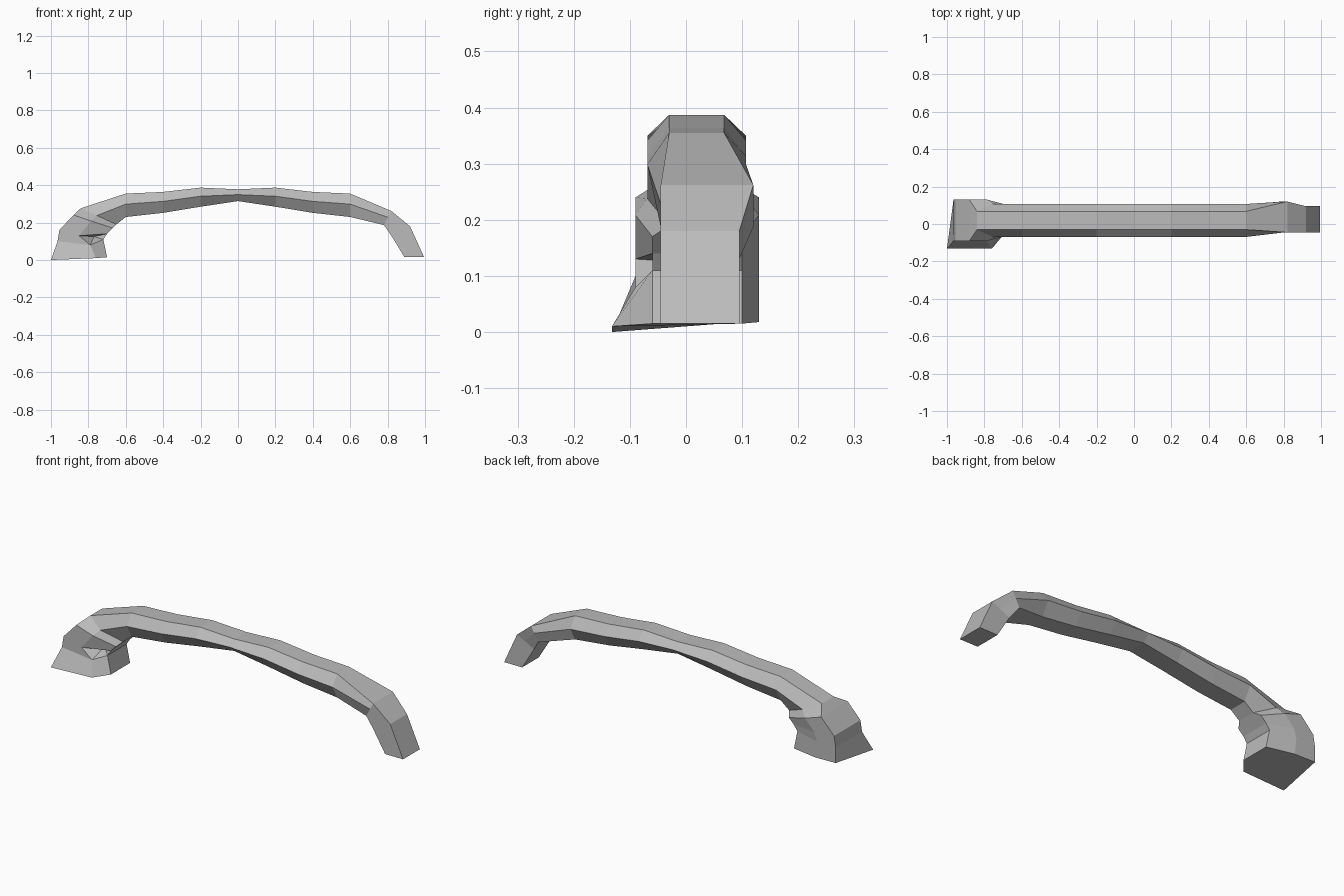
import bpy
import bmesh
from mathutils import Vector

default_cube = bpy.data.objects.get("Cube")
if default_cube:
    bpy.data.objects.remove(default_cube, do_unlink=True)

# Plain grey stone
stone = bpy.data.materials.new("stone_grey")
stone.use_nodes = True
grey = (0.5, 0.5, 0.5, 1)
stone.diffuse_color = grey
stone.node_tree.nodes["Principled BSDF"].inputs["Base Color"].default_value = grey


def section(outer, inner, front, back, bulge=0, pinch=0):
    """Six-sided slice between an outer and an inner (x, z) point.

    The middle corners swell by bulge and the inner corners narrow by pinch.
    """
    outer, inner = Vector(outer), Vector(inner)
    middle = outer.lerp(inner, 0.45)
    steps = [(outer, 0), (middle, bulge), (inner, -pinch)]
    front_side = [(point.x, front - swell, point.y) for point, swell in steps]
    back_side = [(point.x, back + swell, point.y) for point, swell in steps]
    return front_side + back_side[::-1]


def beam_section(x, top, bottom):
    return section((x, top), (x, bottom), -0.03, 0.068, bulge=0.039)


def foot_section(outer, inner):
    return section(outer, inner, -0.09, 0.13, pinch=0.03)


def leg_section(outer, inner, back=0.095):
    return section(outer, inner, -0.045, back)


# Broad foot, from the ground up to the beam
foot = [
    foot_section((-0.965, 0.02), (-0.7, 0.015)),
    foot_section((-0.965, 0.1), (-0.72, 0.11)),
    foot_section((-0.955, 0.16), (-0.7, 0.14)),
    foot_section((-0.88, 0.24), (-0.67, 0.17)),
    section((-0.84, 0.277), (-0.65, 0.19), -0.03, 0.068, bulge=0.039),
]

# Beam, with matching halves about its middle
half_beam = [(0.2, 0.387, 0.285), (0.4, 0.364, 0.252), (0.6, 0.355, 0.23)]
beam = [beam_section(-x, top, bottom) for x, top, bottom in reversed(half_beam)]
beam.append(beam_section(0, 0.378, 0.315))
beam += [beam_section(x, top, bottom) for x, top, bottom in half_beam]

# Slim leg, from the beam down to the ground
leg = [
    leg_section((0.82, 0.262), (0.78, 0.187), back=0.12),
    leg_section((0.92, 0.18), (0.82, 0.13)),
    leg_section((0.995, 0.015), (0.89, 0.015)),
]

# Loft all the sections into one arch
bm = bmesh.new()
rings = [[bm.verts.new(point) for point in slice_points]
         for slice_points in foot + beam + leg]
strips = []
for lower, upper in zip(rings, rings[1:]):
    corners = list(zip(lower, upper))
    strip = []
    for (a, b), (d, c) in zip(corners, corners[1:] + corners[:1]):
        strip.append(bm.faces.new((a, d, c, b)))
    strips.append(strip)
bm.faces.new(rings[0])
bm.faces.new(rings[-1])

# Toe flaring out at the front of the foot, with a lip above it
toe_corner, toe_edge = rings[0][:2]
toe_corner.co = (-1, -0.132, 0)
toe_edge.co = (-0.76, -0.132, 0.01)
rings[1][1].co = (-0.79, -0.09, 0.08)
rings[2][1].co = (-0.85, -0.09, 0.13)

# Hollow behind the lip
hollow = bmesh.ops.poke(bm, faces=[strips[1][1]])
for deepest in hollow["verts"]:
    deepest.co = (-0.77, -0.01, 0.125)

bmesh.ops.recalc_face_normals(bm, faces=bm.faces)
mesh = bpy.data.meshes.new("rock_arch")
bm.to_mesh(mesh)
bm.free()
mesh.materials.append(stone)
arch = bpy.data.objects.new("rock_arch", mesh)
bpy.context.collection.objects.link(arch)
